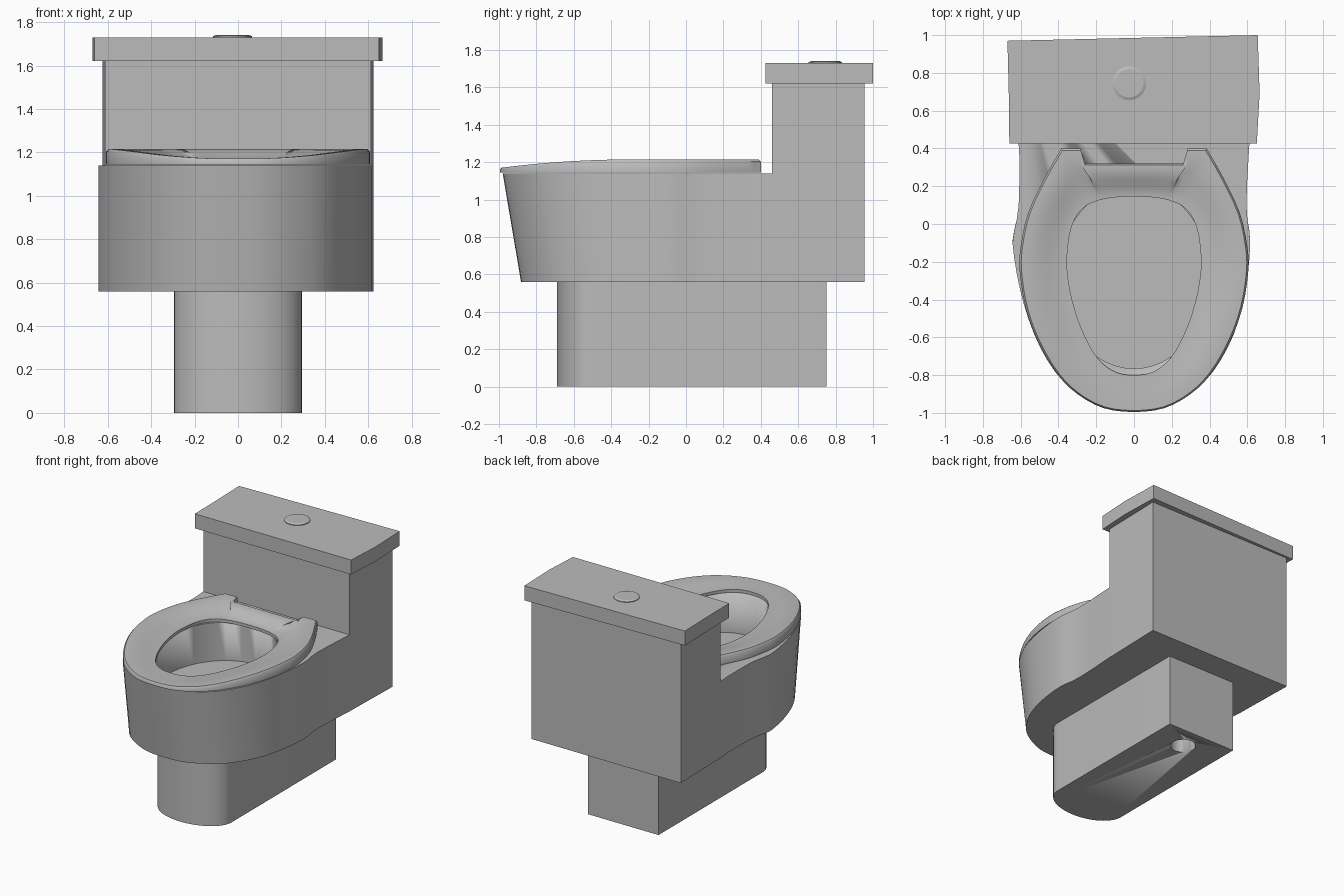
import bpy, bmesh, math
from mathutils import Vector

if "Cube" in bpy.data.objects:
    bpy.data.objects.remove(bpy.data.objects["Cube"])

ceramic = bpy.data.materials.new("grey ceramic")
ceramic.diffuse_color = (0.5, 0.5, 0.5, 1)
ceramic.use_nodes = True
ceramic.node_tree.nodes["Principled BSDF"].inputs["Base Color"].default_value = ceramic.diffuse_color


def finish(name, bm, angle=30):
    bmesh.ops.recalc_face_normals(bm, faces=bm.faces)
    me = bpy.data.meshes.new(name)
    bm.to_mesh(me)
    bm.free()
    ob = bpy.data.objects.new(name, me)
    bpy.context.collection.objects.link(ob)
    me.materials.append(ceramic)
    bpy.ops.object.select_all(action='DESELECT')
    ob.select_set(True)
    bpy.context.view_layer.objects.active = ob
    bpy.ops.object.shade_smooth_by_angle(angle=math.radians(angle))
    return ob


def loft(name, rings, caps=True, closed=False, angle=30):
    """Skin a stack of equal-length rings of 3D points."""
    bm = bmesh.new()
    vs = [[bm.verts.new(p) for p in r] for r in rings]
    n = len(vs[0])
    pairs = list(zip(vs, vs[1:])) + ([(vs[-1], vs[0])] if closed else [])
    for a, b in pairs:
        for i in range(n):
            j = (i + 1) % n
            bm.faces.new((a[i], a[j], b[j], b[i]))
    if caps:
        bm.faces.new(vs[0])
        bm.faces.new(vs[-1])
    return finish(name, bm, angle)


def prism(name, outline, z0, z1):
    return loft(name, [[(x, y, z) for x, y in outline] for z in (z0, z1)])


def ellipse(cx, cy, rx, ry, n=48):
    return [(cx + rx * math.cos(2 * math.pi * i / n),
             cy + ry * math.sin(2 * math.pi * i / n)) for i in range(n)]


def mirror(half):
    """Close a half outline whose ends lie on x = 0."""
    return half + [(-x, y) for x, y in half[-2:0:-1]]


def refine(pts, start=0, steps=3):
    """Catmull-Rom smoothing after index start, straight before it."""
    v = [Vector(p) for p in pts]
    end = Vector((-v[-2].x, v[-2].y))
    out = []
    for i in range(len(v) - 1):
        p1, p2 = v[i], v[i + 1]
        p0 = v[i - 1] if i > start else p1
        p3 = v[i + 2] if i + 2 < len(v) else end
        for s in range(steps):
            t = s / steps
            if i < start:
                q = p1.lerp(p2, t)
            else:
                q = 0.5 * (2 * p1 + (p2 - p0) * t
                           + (2 * p0 - 5 * p1 + 4 * p2 - p3) * t * t
                           + (3 * p1 - p0 - 3 * p2 + p3) * t ** 3)
            out.append((q.x, q.y))
    return out + [tuple(v[-1])]


def cut(target, cutter):
    mod = target.modifiers.new("cut", 'BOOLEAN')
    mod.operation = 'DIFFERENCE'
    mod.solver = 'EXACT'
    mod.object = cutter
    bpy.context.view_layer.objects.active = target
    bpy.ops.object.modifier_apply(modifier=mod.name)
    bpy.data.objects.remove(cutter)


# Pedestal with a rounded front and a drain hole underneath
front_arc = [(-0.295 * math.cos(math.pi * i / 24),
              -0.5 - 0.19 * math.sin(math.pi * i / 24)) for i in range(25)]
pedestal = prism("pedestal", front_arc + [(0.295, 0.75), (-0.295, 0.75)], 0, 0.56)
cut(pedestal, prism("drain_cutter", ellipse(0.02, 0.57, 0.09, 0.09, 24), -0.1, 0.3))

# Bowl body: waisted sides, front leaning inward towards the bottom
side = refine([(0.625, 0.955), (0.613, 0.46), (0.595, 0.1), (0.615, -0.1),
               (0.59, -0.35), (0.53, -0.58), (0.42, -0.78), (0.3, -0.89),
               (0.15, -0.965), (0, -0.98)], 1)
left = [(-x - 0.028 * max(0, 1 - abs(y + 0.1) / 0.45), y) for x, y in side[-2::-1]]
outline = side + left
body = loft("bowl_body", [
    [(x, y * (0.9 if y < 0 else 1), 0.56) for x, y in outline],
    [(x, y, 1.14) for x, y in outline]])
cut(body, prism("bowl_cutter", ellipse(0, -0.28, 0.4, 0.485), 0.85, 1.3))

# Tank, lid and flush button
prism("tank", [(-0.613, 0.46), (0.613, 0.46), (0.625, 0.955), (-0.625, 0.955)], 1.14, 1.62)
prism("tank_lid", [(-0.66, 0.425), (0.65, 0.425), (0.665, 0.69), (0.655, 1.0),
                   (-0.67, 0.97), (-0.663, 0.69)], 1.62, 1.73)
loft("flush_button", [[(x, y, z) for x, y in ellipse(-0.025, 0.745, r, r, 32)]
                      for r, z in ((0.09, 1.725), (0.09, 1.735), (0.075, 1.741))], angle=20)

# Seat ring: notched at the back, dished towards the opening
outer = mirror(refine([(0, .32), (.15, .32), (.285, .32), (.285, .4), (.385, .4),
                       (.47, .25), (.56, .06), (.6, -.12), (.605, -.25), (.575, -.44),
                       (.51, -.62), (.41, -.79), (.3, -.9), (.16, -.975), (0, -.995)], 4))
inner = mirror(refine([(0, .145), (.08, .143), (.16, .132), (.2, .12), (.25, .1),
                       (.3, .05), (.335, -.03), (.352, -.14), (.354, -.24), (.335, -.37),
                       (.295, -.51), (.235, -.645), (.17, -.735), (.09, -.787), (0, -.8)]))


def seat_ring(t, height):
    ring = []
    for (ox, oy), (ix, iy) in zip(outer, inner):
        top = 1.215 - 0.045 * (max(0, -0.3 - oy) / 0.7) ** 2
        ring.append((ox + (ix - ox) * t, oy + (iy - oy) * t, height(top)))
    return ring


rings = [seat_ring(0, lambda top: 1.145), seat_ring(0, lambda top: top - 0.012)]
for t in (0.04, 0.15, 0.3, 0.45, 0.6, 0.75, 0.9, 1.0):
    u = max(0, (t - 0.15) / 0.85)
    dip = u * u * (3 - 2 * u)
    rings.append(seat_ring(t, lambda top: top + (1.168 - top) * dip))
rings.append(seat_ring(1, lambda top: 1.145))
loft("seat", rings, caps=False, closed=True, angle=40)
